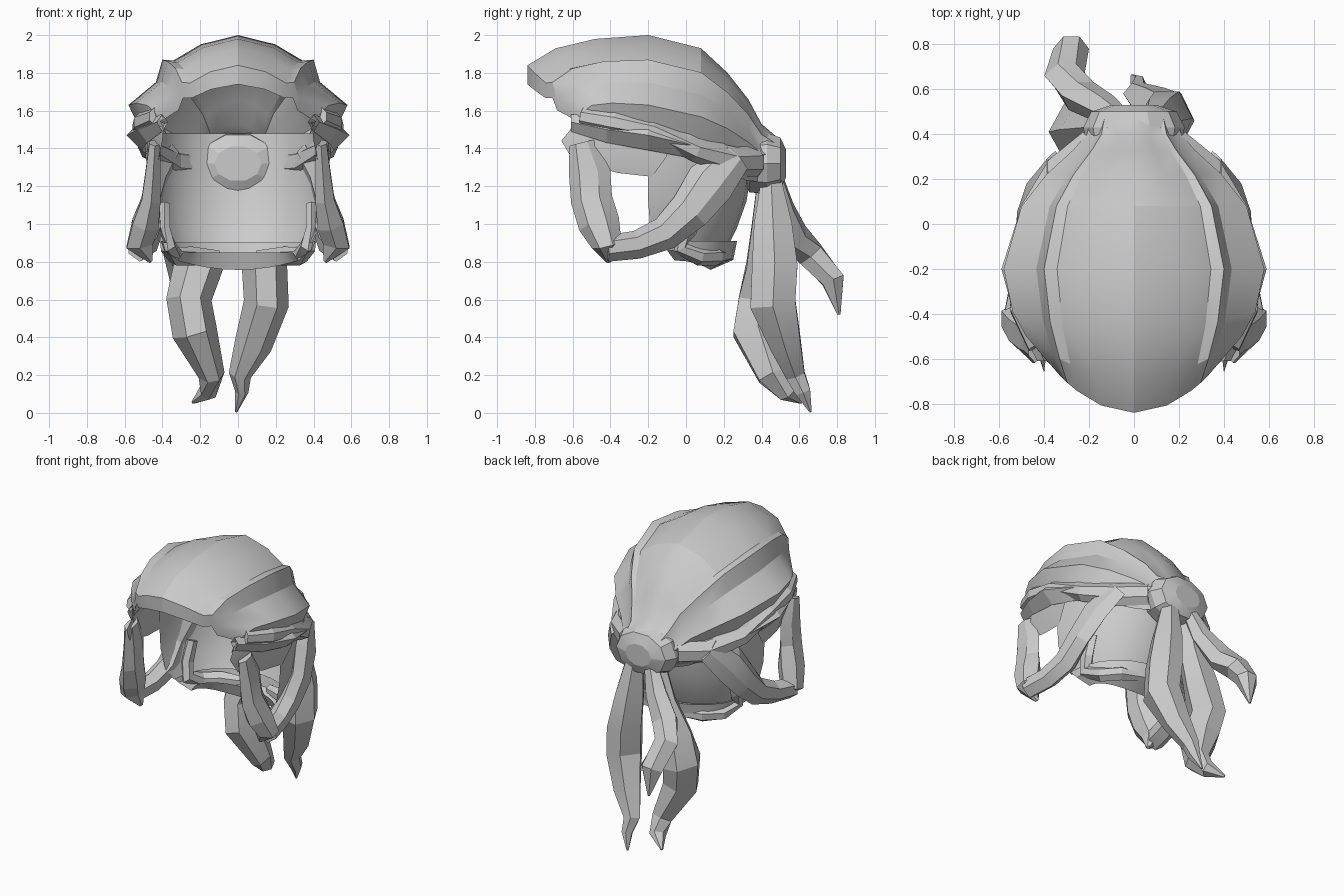
import bpy, bmesh, math
from mathutils import Vector

mat = bpy.data.materials.new("cloth_grey")
mat.diffuse_color = (0.6, 0.6, 0.6, 1)


def finish(name, bm, angle=30):
    """Turn a bmesh into a named, shaded object."""
    bmesh.ops.remove_doubles(bm, verts=bm.verts, dist=0.0005)
    bmesh.ops.recalc_face_normals(bm, faces=bm.faces)
    me = bpy.data.meshes.new(name)
    bm.to_mesh(me)
    bm.free()
    ob = bpy.data.objects.new(name, me)
    bpy.context.collection.objects.link(ob)
    me.materials.append(mat)
    bpy.ops.object.select_all(action='DESELECT')
    ob.select_set(True)
    bpy.context.view_layer.objects.active = ob
    bpy.ops.object.shade_smooth_by_angle(angle=math.radians(angle))
    return ob


def sheet(name, rows, mirror=False, angle=30):
    """Loft a surface through rows of points, optionally mirrored in x."""
    bm = bmesh.new()
    for s in ((1, -1) if mirror else (1,)):
        grid = [[bm.verts.new((p[0] * s, p[1], p[2])) for p in r] for r in rows]
        for a, b in zip(grid, grid[1:]):
            for i in range(len(a) - 1):
                bm.faces.new((a[i], a[i + 1], b[i + 1], b[i]))
    return finish(name, bm, angle)


SECTION = [(1, 0), (.5, 1), (-.4, 1), (-1, 0), (-.4, -1), (.5, -1)]


def strand(name, path, out, mirror=False, angle=15):
    """Six-sided strand; path points are (x, y, z, half width, half depth)."""
    bm = bmesh.new()
    pts = [Vector(p[:3]) for p in path]
    for s in ((1, -1) if mirror else (1,)):
        rings = []
        for i, p in enumerate(path):
            t = (pts[min(i + 1, len(pts) - 1)] - pts[max(i - 1, 0)]).normalized()
            side = t.cross(Vector(out)).normalized()
            up = side.cross(t).normalized()
            ring = []
            for a, b in SECTION:
                q = pts[i] + side * (a * p[3]) + up * (b * p[4])
                ring.append(bm.verts.new((q.x * s, q.y, q.z)))
            rings.append(ring)
        for a, b in zip(rings, rings[1:]):
            for i in range(6):
                j = (i + 1) % 6
                bm.faces.new((a[i], a[j], b[j], b[i]))
        bm.faces.new(rings[0])
        bm.faces.new(rings[-1])
    return finish(name, bm, angle)


# Cap: pleated arch scaled along stations (y, sweep back at sides, half width, top, bottom)
arch = [(0, 0), (.34, .1), (.59, .275), (.69, .265), (.75, .51), (1, .755), (.9, 1)]
stations = [(-.84, .28, .42, 1.74, 1.47), (-.84, .28, .43, 1.84, 1.5),
            (-.69, .19, .48, 1.93, 1.53), (-.48, .09, .54, 1.98, 1.53),
            (-.2, 0, .58, 2.0, 1.51), (.08, 0, .5, 1.93, 1.45),
            (.22, 0, .39, 1.80, 1.41), (.33, 0, .27, 1.66, 1.36),
            (.4, 0, .21, 1.53, 1.32), (.47, 0, .19, 1.47, 1.32)]
sheet("cap", [[(u * w, y + k * u * u, top + (bot - top) * v) for u, v in arch]
              for y, k, w, top, bot in stations], True, 25)

# Headband: wedge-shaped fold (y, inner x, outer x, top, ridge, bottom)
band = [(-.61, .40, .43, 1.58, 1.54, 1.49), (-.42, .48, .53, 1.57, 1.5, 1.43),
        (-.2, .51, .59, 1.55, 1.47, 1.39), (.02, .46, .52, 1.49, 1.42, 1.35),
        (.2, .36, .42, 1.44, 1.36, 1.28), (.32, .24, .29, 1.42, 1.33, 1.23),
        (.43, .12, .18, 1.42, 1.32, 1.22)]
sheet("headband", [[(i, y, t), (o, y, m), (i, y, b), (i - .03, y, m), (i, y, t)]
                   for y, i, o, t, m, b in band], True, 15)
# Crossing fold over the headband
strand("band_fold", [(.44, -.55, 1.57, .05, .03), (.51, -.38, 1.54, .06, .04),
                     (.51, -.18, 1.5, .05, .05), (.46, .05, 1.39, .06, .05),
                     (.34, .25, 1.33, .08, .05), (.2, .38, 1.33, .08, .04)],
       (1, 0, 0), True)

# Back hair: half shell, rows of (z, half width, back y, front y) ending in a rolled hem
hair = [(1.48, .46, .37, -.2), (1.3, .47, .35, -.2), (1.12, .46, .32, -.2),
        (.98, .43, .27, -.19), (.9, .39, .23, -.15), (.91, .41, .27, -.14),
        (.81, .39, .25, -.1), (.757, .32, .13, -.06), (.85, .29, .1, -.06)]
rows = []
for z, w, back, front in hair:
    row = []
    lift = .05 if z < .83 else 0
    for i in range(13):
        a = math.pi * i / 12
        row.append((w * math.cos(a), front + (back - front) * math.sin(a) ** .9,
                    z + lift * math.cos(a) ** 2))
    rows.append(row)
sheet("back_hair", rows, False, 30)

# Temple hair above the side opening
sheet("temple_hair", [[(.39, -.58, 1.54), (.48, -.4, 1.52), (.49, -.1, 1.47)],
                      [(.40, -.66, 1.44), (.48, -.4, 1.4), (.49, -.1, 1.36)],
                      [(.42, -.6, 1.34), (.45, -.36, 1.27), (.47, -.18, 1.25)]], True)

# Looped side locks: front strand down, rear strand forward to meet it
strand("front_lock", [(.44, -.55, 1.43, .07, .03), (.45, -.51, 1.27, .11, .04),
                      (.46, -.5, 1.13, .11, .05), (.49, -.46, 1.0, .11, .07),
                      (.52, -.42, .89, .08, .07), (.46, -.41, .8, .015, .01)],
       (1, 0, 0), True)
strand("rear_lock", [(.35, .25, 1.36, .1, .04), (.43, .13, 1.22, .13, .05),
                     (.47, .02, 1.07, .11, .05), (.47, -.11, .95, .09, .06),
                     (.49, -.26, .89, .075, .06), (.52, -.42, .87, .07, .06)],
       (1, 0, 0), True)
# Hem curl around the nape
strand("nape_lock", [(.39, .05, 1.1, .05, .03), (.39, .0, .97, .06, .03),
                     (.37, -.03, .88, .05, .04), (.33, .07, .83, .05, .04),
                     (.24, .16, .83, .05, .04), (.1, .21, .83, .03, .03)],
       (1, 0, 0), True)

# Knot: faceted ball with its axis along y
bm = bmesh.new()
prof = [(.125, .3), (.21, .335), (.225, .43), (.19, .5), (.1, .53)]
rings = [[bm.verts.new((r * math.cos(math.tau * i / 10), y,
                        1.32 + .76 * r * math.sin(math.tau * i / 10)))
          for i in range(10)] for r, y in prof]
for a, b in zip(rings, rings[1:]):
    for i in range(10):
        j = (i + 1) % 10
        bm.faces.new((a[i], a[j], b[j], b[i]))
bm.faces.new(rings[0])
bm.faces.new(rings[-1])
finish("knot", bm, 15)

# Three hanging cloth tails
strand("tail_left", [(-.08, .43, 1.25, .06, .05), (-.12, .43, 1.0, .1, .08),
                     (-.21, .42, .78, .13, .1), (-.26, .41, .6, .12, .13),
                     (-.23, .38, .43, .12, .13), (-.14, .46, .2, .07, .08),
                     (-.16, .54, .11, .05, .05), (-.24, .61, .055, .008, .008)],
       (0, 1, 0))
strand("tail_right", [(.08, .45, 1.25, .06, .05), (.11, .46, 1.0, .1, .1),
                      (.14, .47, .78, .12, .12), (.15, .46, .58, .12, .12),
                      (.08, .53, .36, .1, .08), (.01, .58, .2, .06, .05),
                      (.02, .62, .11, .035, .04), (-.01, .66, .005, .006, .006)],
       (0, 1, 0))
strand("tail_short", [(-.06, .47, 1.25, .05, .04), (-.13, .51, 1.08, .08, .06),
                      (-.24, .57, .94, .1, .07), (-.31, .66, .84, .09, .07),
                      (-.28, .78, .7, .08, .06), (-.28, .81, .52, .008, .008)],
       (0, 1, 0))
